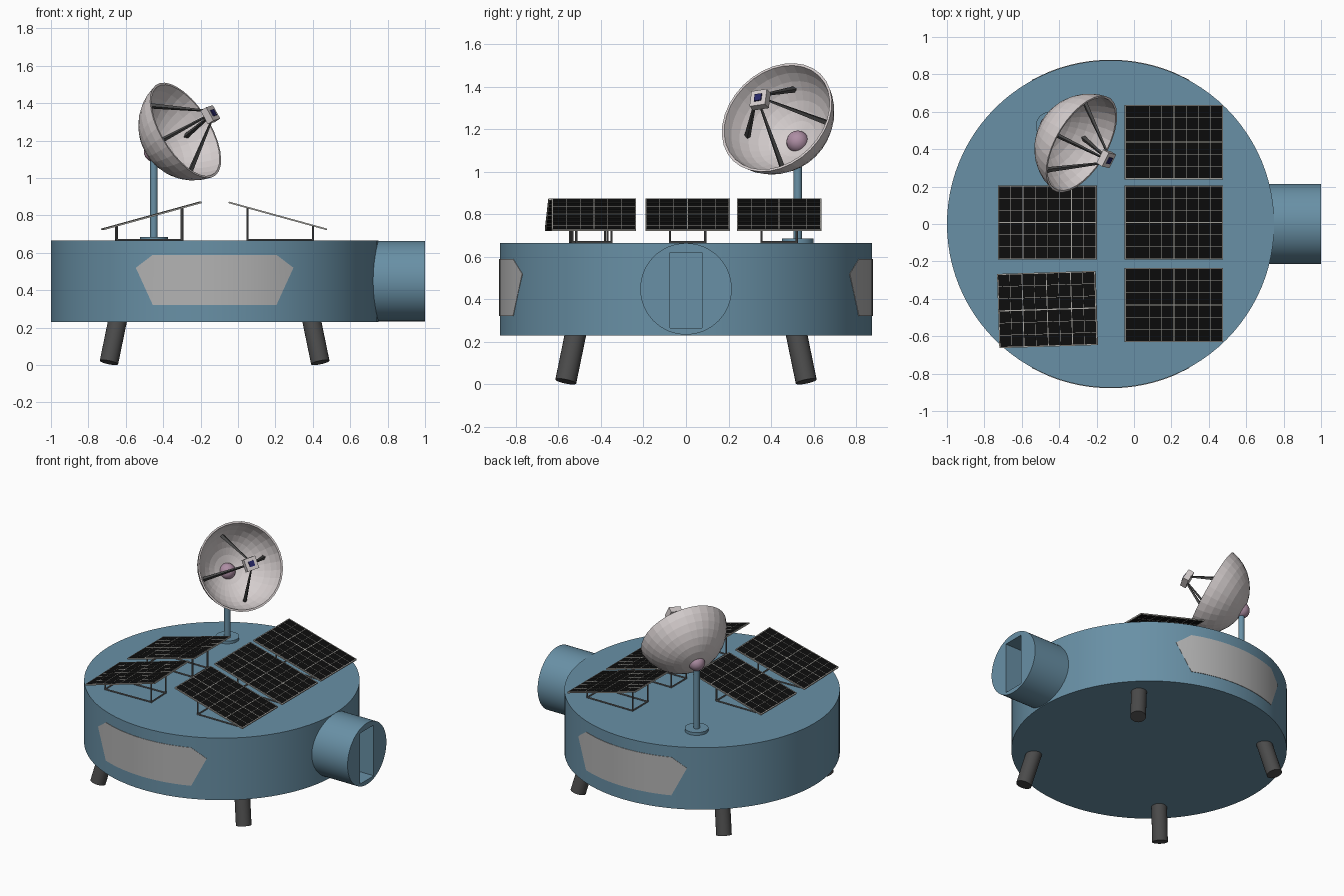
import bpy, bmesh
from math import sin, cos, pi, radians, sqrt, acos, asin
from mathutils import Matrix, Vector

if "Cube" in bpy.data.objects:
    bpy.data.objects.remove(bpy.data.objects["Cube"])

CX, R, Z0, Z1 = -0.125, 0.875, 0.23, 0.665   # drum centre, radius, bottom, top


def material(name, r, g, b):
    m = bpy.data.materials.new(name)
    m.diffuse_color = (r, g, b, 1)
    m.use_nodes = True
    m.node_tree.nodes["Principled BSDF"].inputs["Base Color"].default_value = m.diffuse_color
    return m


BLUE = material("hull_blue", 0.14, 0.28, 0.38)
DARK = material("dark_metal", 0.07, 0.07, 0.07)
PLATE = material("plate_grey", 0.45, 0.45, 0.45)
WHITE = material("dish_white", 0.66, 0.61, 0.61)
PINK = material("joint_pink", 0.42, 0.27, 0.37)
NAVY = material("sensor_blue", 0.02, 0.02, 0.14)
BLACK = material("cell_black", 0.004, 0.004, 0.004)
LINE = material("grid_grey", 0.4, 0.39, 0.36)
STEEL = material("stand_grey", 0.13, 0.13, 0.13)


def finish(name, bm, mat, smooth=True):
    bmesh.ops.recalc_face_normals(bm, faces=bm.faces)
    me = bpy.data.meshes.new(name)
    bm.to_mesh(me)
    bm.free()
    if smooth:
        me.shade_smooth()
        me.set_sharp_from_angle(angle=radians(30))
    me.materials.append(mat)
    ob = bpy.data.objects.new(name, me)
    bpy.context.collection.objects.link(ob)
    return ob


def add_rod(bm, a, b, r1, r2=None, seg=8):
    a, b = Vector(a), Vector(b)
    d = b - a
    m = Matrix.Translation((a + b) / 2) @ d.to_track_quat('Z', 'Y').to_matrix().to_4x4()
    bmesh.ops.create_cone(bm, cap_ends=True, segments=seg, radius1=r1,
                          radius2=r1 if r2 is None else r2, depth=d.length, matrix=m)


def add_box(bm, size, loc, m=Matrix()):
    bmesh.ops.create_cube(bm, size=1, matrix=m @ Matrix.Translation(loc) @ Matrix.Diagonal((*size, 1)))


def rod(name, a, b, r, mat, seg=32):
    bm = bmesh.new()
    add_rod(bm, a, b, r, seg=seg)
    return finish(name, bm, mat)


def box(name, size, loc, mat, m=Matrix()):
    bm = bmesh.new()
    add_box(bm, size, loc, m)
    return finish(name, bm, mat, False)


# Main drum
rod("hull_drum", (CX, 0, Z0), (CX, 0, Z1), R, BLUE, 96)

# Entry tunnel with a doorway cut into its end
tunnel = rod("entry_tunnel", (0.6, 0, 0.449), (1.0, 0, 0.449), 0.215, BLUE, 64)
cutter = box("doorway_cutter", (0.44, 0.15, 0.355), (1.0, 0, 0.443), BLUE)
cutter.hide_render = True
mod = tunnel.modifiers.new("doorway", 'BOOLEAN')
mod.operation, mod.solver, mod.object = 'DIFFERENCE', 'EXACT', cutter
bpy.context.view_layer.objects.active = tunnel
bpy.ops.object.modifier_apply(modifier=mod.name)
bpy.data.objects.remove(cutter)

# Curved side plates, front and back
for side, sy in (("front", -1), ("back", 1)):
    bm = bmesh.new()
    rings = []
    a0 = asin(0.33 / R)
    angles = [-asin(0.42 / R)] + [a0 * (i / 8 - 1) for i in range(17)] + [asin(0.42 / R)]
    for i, a in enumerate(angles):
        heights = (0.52,) if i in (0, 18) else (0.322, 0.589)
        ring = []
        for rr in (0.862, 0.878):
            vs = [bm.verts.new((CX + rr * sin(a), sy * rr * cos(a), z)) for z in heights]
            ring += vs if rr < R else vs[::-1]
        rings.append(ring)
    for p, q in zip(rings[1:-2], rings[2:-1]):
        for k in range(4):
            bm.faces.new((p[k], p[(k + 1) % 4], q[(k + 1) % 4], q[k]))
    for tip, q in ((rings[0], rings[1]), (rings[-1], rings[-2])):
        i, o = tip
        bm.faces.new((i, q[0], q[1]))
        bm.faces.new((o, q[2], q[3]))
        bm.faces.new((i, o, q[3], q[0]))
        bm.faces.new((i, o, q[2], q[1]))
    finish(side + "_side_plate", bm, PLATE)

# Four splayed legs
for fy, sy in (("front", -1), ("back", 1)):
    for fx, sx in (("left", -1), ("right", 1)):
        rod(f"{fy}_{fx}_leg", (CX + sx * 0.565, sy * 0.565, 0.0138),
            (CX + sx * 0.506, sy * 0.506, 0.3), 0.05, DARK, 24)


# Tilted solar panel on a wire stand; s = 1 slopes down to +x, s = -1 to -x
def solar_panel(name, x, y, s, yaw=0.0):
    base = Matrix.Translation((x, y, 0)) @ Matrix.Rotation(radians(yaw), 4, 'Z')
    m = base @ Matrix.Translation((0, 0, 0.7975)) @ Matrix.Rotation(s * radians(15.4), 4, 'Y')
    L, W = 0.543, 0.395
    box(name + "_cells", (L, W, 0.006), (0, 0, 0), BLACK, m)
    bm = bmesh.new()
    for i in range(9):
        t = 0.006 if i in (0, 8) else 0.0045 if i % 2 == 0 else 0.002
        add_box(bm, (t, W, 0.009), ((i / 8 - 0.5) * (L - 0.004), 0, 0), m)
    for j in range(7):
        t = 0.006 if j in (0, 3, 6) else 0.0025
        add_box(bm, (L, t, 0.0085), (0, (j / 6 - 0.5) * (W - 0.004), 0), m)
    finish(name + "_grid", bm, LINE, False)

    bm = bmesh.new()
    hi, lo = -0.1625 * s, 0.1875 * s
    for px, top in ((hi, 0.839), (lo, 0.743)):
        for py in (-0.083, 0.083):
            add_rod(bm, (px, py, 0.66), (px, py, top), 0.005)
        for z in (0.669, top):
            add_rod(bm, (px, -0.083, z), (px, 0.083, z), 0.005)
    for py in (-0.083, 0.083):
        add_rod(bm, (hi, py, 0.669), (lo, py, 0.669), 0.005)
    bm.transform(base)
    finish(name + "_stand", bm, STEEL)


for label, y in (("back", 0.4375), ("middle", 0.0075), ("front", -0.4325)):
    solar_panel(f"right_{label}_panel", 0.2125, y, 1)
solar_panel("left_middle_panel", -0.4625, 0.0075, -1)
solar_panel("left_front_panel", -0.4625, -0.457, -1, 1.8)

# Dish mast with foot and ball joint
MX, MY, MZ = -0.45, 0.525, 1.14
rod("mast_foot", (MX, MY, 0.66), (MX, MY, 0.685), 0.075, BLUE)
rod("mast_pole", (MX, MY, 0.66), (MX, MY, MZ), 0.02, BLUE, 24)
bm = bmesh.new()
bmesh.ops.create_uvsphere(bm, u_segments=24, v_segments=12, radius=0.053,
                          matrix=Matrix.Translation((MX, MY, MZ)))
finish("mast_ball_joint", bm, PINK)

# Dish frame: local z is the aiming axis, origin at the rim centre
n = Vector((0.755, -0.45, 0.476)).normalized()
u = Vector((-0.51, 0.13, 0.85))
u = (u - u.dot(n) * n).normalized()
frame = Matrix((u, n.cross(u), n)).transposed().to_4x4()
frame.translation = (-0.28, 0.427, 1.255)

# Faceted bowl: spun shell profile
bm = bmesh.new()
profile = []
for r, order in ((0.295, range(9)), (0.283, range(8, -1, -1))):
    for i in order:
        a = acos(0.055 / r) * i / 8
        profile.append(bm.verts.new((r * sin(a), 0, 0.055 - r * cos(a))))
edges = [bm.edges.new(p) for p in zip(profile, profile[1:])]
bmesh.ops.spin(bm, geom=profile + edges, cent=(0, 0, 0), axis=(0, 0, 1),
               angle=2 * pi, steps=32, use_merge=False)
bmesh.ops.remove_doubles(bm, verts=bm.verts, dist=0.0005)
bm.transform(frame)
finish("dish_bowl", bm, WHITE, False)

# Four tapered struts carrying the receiver
bm = bmesh.new()
for k in range(4):
    c, s = cos(k * pi / 2), sin(k * pi / 2)
    add_rod(bm, (0.222 * c, 0.222 * s, -0.128), (0.03 * c, 0.03 * s, 0.165), 0.015, 0.006, 4)
bm.transform(frame)
finish("receiver_struts", bm, DARK, False)
box("receiver_box", (0.082, 0.082, 0.04), (0, 0, 0.175), WHITE, frame)
box("receiver_sensor", (0.036, 0.036, 0.01), (0, 0, 0.196), NAVY, frame)
